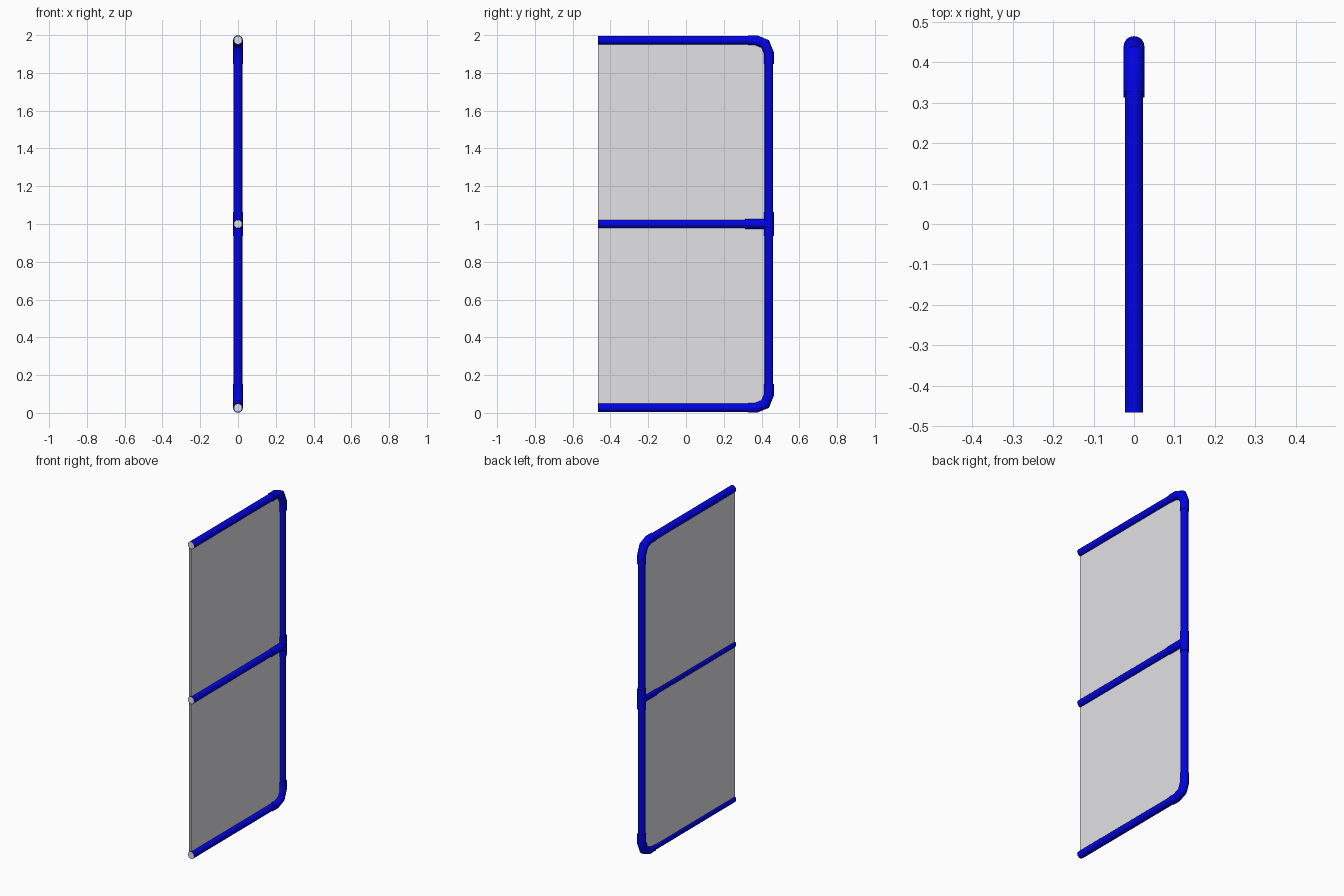
import bpy, bmesh, math
from mathutils import Vector

if "Cube" in bpy.data.objects:
    bpy.data.objects.remove(bpy.data.objects["Cube"])

SIDES = 16
R_PIPE, R_FIT = 0.0225, 0.026
Y_FREE, Y_POST = -0.466, 0.439      # open end and upright axis
Z_LOW, Z_MID, Z_TOP = 0.027, 1.0, 1.973


def material(name, rgba):
    m = bpy.data.materials.new(name)
    m.diffuse_color = rgba
    m.use_nodes = True
    m.node_tree.nodes["Principled BSDF"].inputs["Base Color"].default_value = m.diffuse_color
    return m


BLUE = material("blue_plastic", (0.0, 0.001, 0.82, 1))
GREY = material("light_grey", (0.76, 0.76, 0.78, 1))


def finish(name, bm, mats, smooth=True):
    bmesh.ops.recalc_face_normals(bm, faces=bm.faces)
    me = bpy.data.meshes.new(name)
    bm.to_mesh(me)
    bm.free()
    for m in mats:
        me.materials.append(m)
    ob = bpy.data.objects.new(name, me)
    bpy.context.collection.objects.link(ob)
    if smooth:
        bpy.ops.object.select_all(action='DESELECT')
        ob.select_set(True)
        bpy.context.view_layer.objects.active = ob
        bpy.ops.object.shade_smooth_by_angle(angle=math.radians(35))
    return ob


def tube(name, path, r, pale_start=False):
    """Sweep a circle along (y, z) points, mitred at the bends."""
    bm = bmesh.new()
    pts = [Vector((0, y, z)) for y, z in path]
    rings = []
    for i, p in enumerate(pts):
        a = (p - pts[i - 1]).normalized() if i else (pts[1] - p).normalized()
        b = (pts[i + 1] - p).normalized() if i < len(pts) - 1 else a
        t = (a + b).normalized()
        side = Vector((0, -t.z, t.y)) / max(t.dot(a), 0.5)
        ring = []
        for k in range(SIDES):
            ang = 2 * math.pi * k / SIDES
            ring.append(bm.verts.new(p + Vector((math.cos(ang) * r, 0, 0))
                                     + side * math.sin(ang) * r))
        rings.append(ring)
    for r0, r1 in zip(rings, rings[1:]):
        for k in range(SIDES):
            j = (k + 1) % SIDES
            bm.faces.new((r0[k], r0[j], r1[j], r1[k]))
    start = bm.faces.new(rings[0])
    bm.faces.new(rings[-1])
    if pale_start:
        start.material_index = 1
    return finish(name, bm, [BLUE, GREY])


# Rails and upright
for name, z in (("bottom_rail", Z_LOW), ("middle_rail", Z_MID), ("top_rail", Z_TOP)):
    tube(name, [(Y_FREE, z), (0.36, z)], R_PIPE, True)
tube("upright_post", [(Y_POST, 0.12), (Y_POST, 1.88)], R_PIPE)

# Corner elbows with a two-segment faceted bend
BEND = 0.068
for name, z, s in (("bottom_elbow", Z_LOW, 1), ("top_elbow", Z_TOP, -1)):
    path = [(0.328, z)]
    for i in range(3):
        a = math.radians(45 * i)
        path.append((Y_POST - BEND + BEND * math.sin(a),
                     z + s * BEND * (1 - math.cos(a))))
    path.append((Y_POST, z + s * 0.126))
    tube(name, path, R_FIT)

# Tee joint on the upright
tube("tee_sleeve", [(Y_POST, 0.936), (Y_POST, 1.064)], R_FIT)
tube("tee_branch", [(0.313, Z_MID), (Y_POST, Z_MID)], R_FIT)

# Two thin infill sheets, one on the pipe axis and one towards the left side
for name, x in (("right_sheet", 0.0), ("left_sheet", -0.014)):
    bm = bmesh.new()
    bmesh.ops.create_cube(bm, size=1)
    bmesh.ops.scale(bm, verts=bm.verts, vec=(0.001, 0.43 - Y_FREE, Z_TOP - Z_LOW))
    bmesh.ops.translate(bm, verts=bm.verts, vec=(x, (0.43 + Y_FREE) / 2, 1.0))
    # Clip the outer corners so they stay inside the elbows
    for s in (1, -1):
        bmesh.ops.bisect_plane(bm, geom=bm.verts[:] + bm.edges[:] + bm.faces[:],
                               plane_co=(0, 0.419, 1.0 + s * 0.954),
                               plane_no=(0, 1, s), clear_outer=True)
        bmesh.ops.holes_fill(bm, edges=bm.edges[:])
    finish(name, bm, [GREY], smooth=False)
